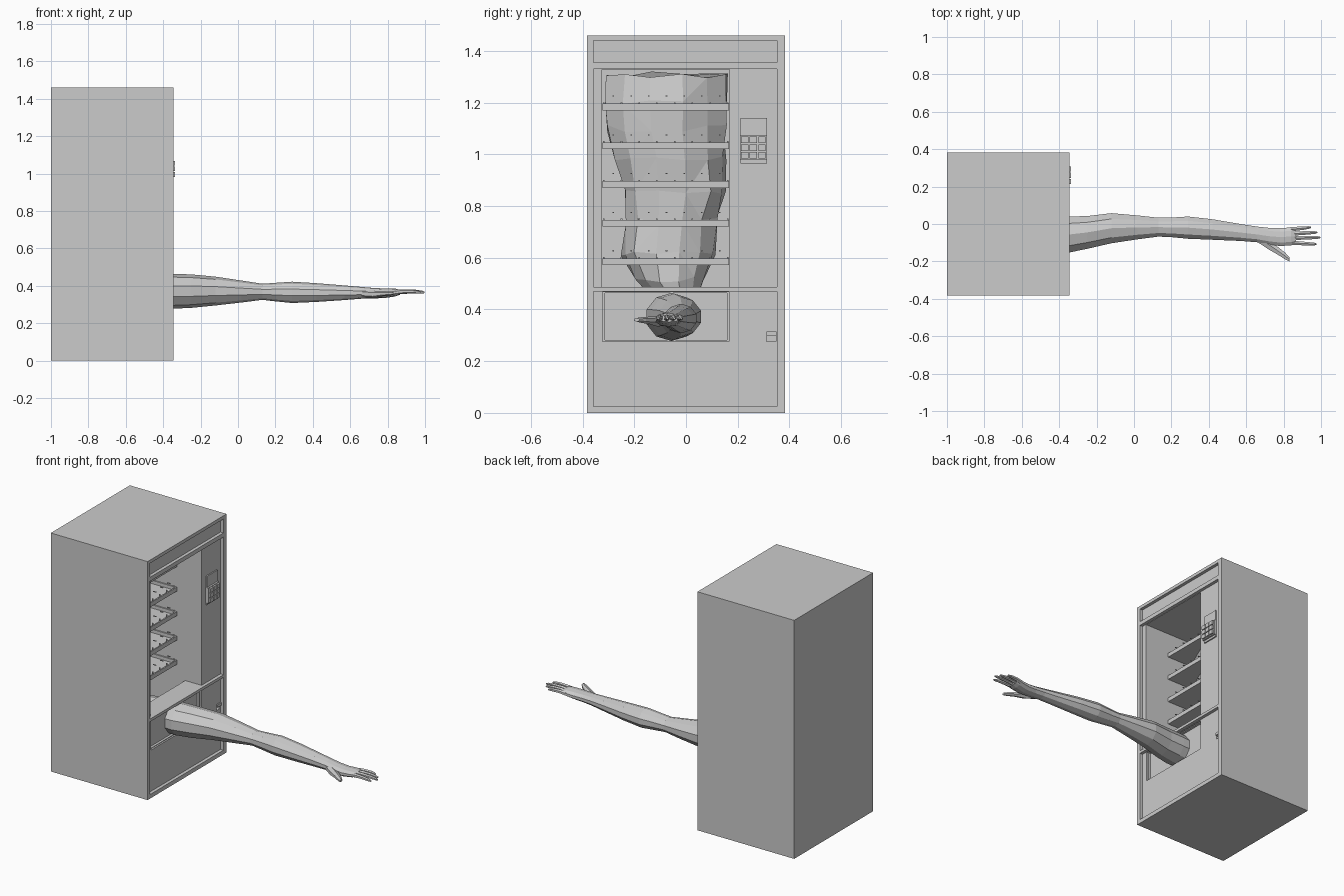
import bpy, bmesh, math, random
from mathutils import Vector

random.seed(4)
grey = bpy.data.materials.new("plain grey")
grey.diffuse_color = (0.6, 0.6, 0.6, 1)


def finish(name, bm):
    bmesh.ops.recalc_face_normals(bm, faces=bm.faces)
    me = bpy.data.meshes.new(name)
    bm.to_mesh(me)
    bm.free()
    me.materials.append(grey)
    ob = bpy.data.objects.new(name, me)
    bpy.context.scene.collection.objects.link(ob)
    return ob


def add_box(bm, x0, x1, y0, y1, z0, z1):
    vs = bmesh.ops.create_cube(bm, size=1)["verts"]
    for v in vs:
        v.co = Vector(((x0 + x1) / 2 + v.co.x * (x1 - x0),
                       (y0 + y1) / 2 + v.co.y * (y1 - y0),
                       (z0 + z1) / 2 + v.co.z * (z1 - z0)))


def boxes(name, dims):
    bm = bmesh.new()
    for d in dims:
        add_box(bm, *d)
    return finish(name, bm)


def add_loft(bm, rings, sides, axis="x", jitter=0.0):
    """Rings: (position on axis, min u, max u, min v, max v)."""
    loops = []
    for p, u0, u1, v0, v1 in rings:
        loop = []
        for i in range(sides):
            a = 2 * math.pi * (i + 0.5) / sides
            k = 1 + random.uniform(-jitter, jitter)
            u = (u0 + u1) / 2 + (u1 - u0) / 2 * math.cos(a) * k
            v = (v0 + v1) / 2 + (v1 - v0) / 2 * math.sin(a) * k
            q = p + random.uniform(-jitter, jitter) * 0.25
            loop.append(bm.verts.new((q, u, v) if axis == "x" else (u, v, q)))
        loops.append(loop)
    for a, b in zip(loops, loops[1:]):
        for i in range(sides):
            j = (i + 1) % sides
            bm.faces.new((a[i], a[j], b[j], b[i]))
    bm.faces.new(loops[0])
    bm.faces.new(loops[-1])


# Cabinet: a solid block with recessed front panels and a hollow inside
FRONT, PANEL = -0.345, -0.365
cabinet = boxes("cabinet", [(-1, FRONT, -0.382, 0.382, 0, 1.46)])
cuts = [
    (PANEL, -0.2, -0.358, 0.352, 1.355, 1.44),       # header panel
    (PANEL, -0.2, -0.358, 0.352, 0.487, 1.33),       # window and keypad panel
    (PANEL, -0.2, -0.358, 0.352, 0.025, 0.47),       # lower panel
    (-0.97, -0.2, -0.325, 0.168, 0.487, 1.328),      # window hollow
    (-0.97, -0.475, -0.325, 0.168, 0.20, 0.6),       # hollow behind the ledge
    (-0.375, -0.2, -0.322, 0.166, 0.277, 0.468),     # pickup door frame
    (-0.39, -0.2, -0.314, 0.158, 0.281, 0.464),      # pickup door
    (-0.39, -0.2, 0.312, 0.348, 0.277, 0.298),       # coin return
]
for c in cuts:
    cutter = boxes("cutter", [c])
    cutter.hide_render = True
    mod = cabinet.modifiers.new("cut", "BOOLEAN")
    mod.operation, mod.solver, mod.object = "DIFFERENCE", "EXACT", cutter
    bpy.context.view_layer.objects.active = cabinet
    bpy.ops.object.modifier_apply(modifier=mod.name)
    bpy.data.objects.remove(cutter)

boxes("coin_return_lid", [(PANEL - 0.005, PANEL + 0.008, 0.312, 0.35, 0.298, 0.314)])

# Keypad plate and nine buttons
keys = [(PANEL - 0.005, PANEL + 0.008, 0.21, 0.314, 0.965, 1.14)]
keys += [(PANEL, -0.347, 0.208, 0.314, 0.978, 1.072)]
for i in range(3):
    for j in range(3):
        y, z = 0.213 + i * 0.0335, 0.983 + j * 0.03
        keys.append((-0.35, -0.336, y, y + 0.028, z, z + 0.025))
boxes("keypad", keys)

# Shelf trays with raised rims and small pegs
X0, X1, Y0, Y1 = -0.72, -0.53, -0.322, 0.166
for z in (1.17, 1.02, 0.87, 0.72, 0.572):
    parts = [(X0, X1, Y0, Y1, z, z + 0.006),
             (X1 - 0.008, X1, Y0, Y1, z, z + 0.026),
             (X0, X1, Y0, Y0 + 0.008, z, z + 0.026),
             (X0, X1, Y1 - 0.008, Y1, z, z + 0.026)]
    for i in range(8):
        y = -0.318 + i * 0.0685
        parts.append((X1 - 0.02, X1 - 0.014, y - 0.003, y + 0.003, z + 0.004, z + 0.031))
        if i < 7:
            parts.append((X1 - 0.04, X1 - 0.02, y + 0.034, y + 0.04, z + 0.053, z + 0.057))
    boxes("shelf", parts)

# Faceted torso squeezed into the cabinet
bm = bmesh.new()
add_loft(bm, [
    (0.42, -0.85, -0.62, -0.10, 0.04),
    (0.52, -0.90, -0.61, -0.20, 0.07),
    (0.62, -0.93, -0.61, -0.25, 0.11),
    (0.74, -0.94, -0.62, -0.24, 0.12),
    (0.86, -0.94, -0.63, -0.25, 0.15),
    (0.98, -0.94, -0.62, -0.27, 0.155),
    (1.10, -0.94, -0.62, -0.30, 0.155),
    (1.20, -0.94, -0.62, -0.31, 0.16),
    (1.31, -0.93, -0.64, -0.31, 0.16),
], 12, "z", 0.06)
bmesh.ops.triangulate(bm, faces=[f for i, f in enumerate(bm.faces) if i % 2 == 0])
for v in bm.verts:
    v.co.x = max(v.co.x, -0.965)
    v.co.y = min(max(v.co.y, -0.32), 0.164)
    v.co.z = min(v.co.z, 1.325)
finish("torso", bm)

# Arm reaching out through the pickup door
bm = bmesh.new()
add_loft(bm, [
    (-0.62, -0.15, 0.03, 0.29, 0.45),
    (-0.345, -0.157, 0.045, 0.278, 0.464),
    (-0.25, -0.137, 0.047, 0.282, 0.461),
    (-0.12, -0.107, 0.062, 0.295, 0.449),
    (0.02, -0.085, 0.049, 0.311, 0.428),
    (0.13, -0.07, 0.036, 0.325, 0.411),
    (0.20, -0.073, 0.037, 0.317, 0.416),
    (0.29, -0.082, 0.043, 0.308, 0.422),
    (0.42, -0.087, 0.028, 0.314, 0.414),
    (0.57, -0.093, 0.002, 0.324, 0.402),
    (0.66, -0.10, -0.012, 0.331, 0.394),
    (0.72, -0.112, -0.018, 0.333, 0.389),
    (0.78, -0.12, -0.02, 0.334, 0.386),
    (0.84, -0.117, -0.016, 0.343, 0.386),
    (0.865, -0.108, -0.022, 0.352, 0.378),
], 10)
finish("arm", bm)

# Fingers and thumb
bm = bmesh.new()
for y0, y1, tip in ((-0.029, -0.018, 0.945), (-0.052, -0.045, 0.98),
                    (-0.075, -0.072, 0.997), (-0.10, -0.108, 0.977)):
    rings = []
    for t, r in ((0, 0.013), (0.35, 0.012), (0.7, 0.0105), (0.92, 0.008), (1, 0.004)):
        y, z = y0 + (y1 - y0) * t, 0.364 + 0.006 * math.sin(t * 3)
        rings.append((0.83 + (tip - 0.83) * t, y - r, y + r, z - r, z + r))
    add_loft(bm, rings, 6)
add_loft(bm, [
    (0.66, -0.10, -0.05, 0.338, 0.378),
    (0.72, -0.14, -0.08, 0.334, 0.374),
    (0.77, -0.168, -0.12, 0.344, 0.372),
    (0.81, -0.193, -0.152, 0.348, 0.370),
    (0.832, -0.203, -0.178, 0.353, 0.367),
], 6)
finish("fingers", bm)
